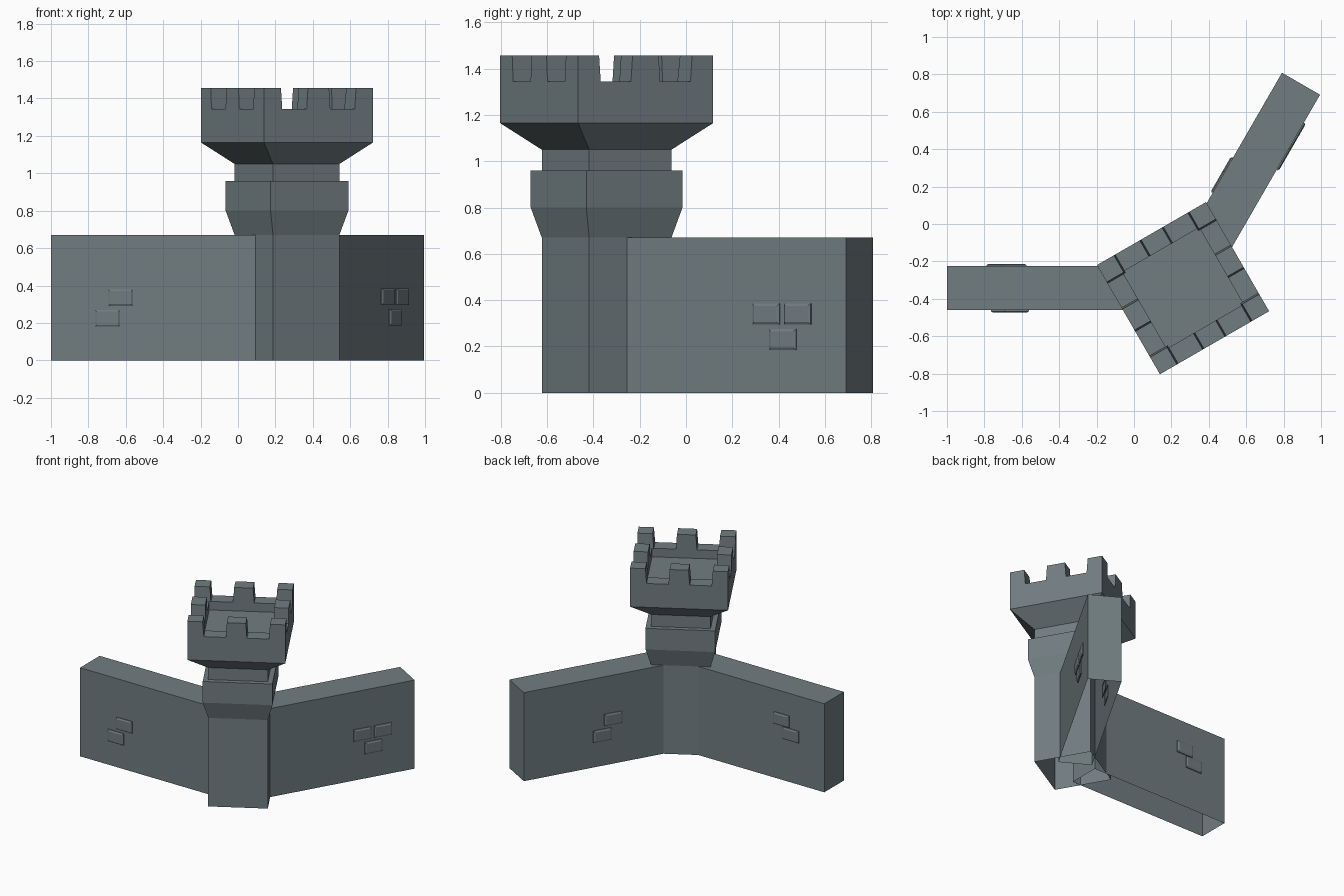
import bpy, bmesh, math
from mathutils import Matrix, Vector

cube = bpy.data.objects.get("Cube")
if cube:
    bpy.data.objects.remove(cube, do_unlink=True)

stone = bpy.data.materials.new("slate grey stone")
stone.use_nodes = True
stone.diffuse_color = (0.165, 0.205, 0.22, 1)
stone.node_tree.nodes["Principled BSDF"].inputs["Base Color"].default_value = (0.165, 0.205, 0.22, 1)

CENTRE = Vector((0.262, -0.343, 0))
WALL_LENGTH, WALL_HALF, WALL_HEIGHT = 1.262, 0.1175, 0.67
TOP_HALF, PARAPET, MERLON_TOP = 0.337, 1.345, 1.457


def finish(name, bm, angle):
    """Turn the mesh about the tower axis and add it to the scene."""
    bmesh.ops.recalc_face_normals(bm, faces=bm.faces)
    mesh = bpy.data.meshes.new(name)
    bm.to_mesh(mesh)
    bm.free()
    mesh.materials.append(stone)
    obj = bpy.data.objects.new(name, mesh)
    obj.matrix_world = Matrix.Translation(CENTRE) @ Matrix.Rotation(math.radians(angle), 4, 'Z')
    bpy.context.collection.objects.link(obj)
    return obj


def loft(bm, rings, cap=True):
    """Join rectangles (x0, x1, y0, y1, z) into one skin with an open bottom."""
    last = None
    for x0, x1, y0, y1, z in rings:
        ring = [bm.verts.new(p) for p in ((x0, y0, z), (x1, y0, z), (x1, y1, z), (x0, y1, z))]
        if last:
            for i in range(4):
                j = (i + 1) % 4
                bm.faces.new((last[i], last[j], ring[j], ring[i]))
        last = ring
    if cap:
        bm.faces.new(last)


# Tower: square profile of half widths and heights, ending in the sunken roof
profile = [(0.205, 0), (0.205, 0.67), (0.24, 0.80), (0.24, 0.96), (0.205, 0.96), (0.205, 1.05),
           (TOP_HALF, 1.165), (TOP_HALF, PARAPET), (0.237, PARAPET), (0.237, 1.28)]
bm = bmesh.new()
loft(bm, [(-h, h, -h, h, z) for h, z in profile])
finish("tower", bm, 30)

# Merlons: one corner and one middle block per side, slightly tapered
bm = bmesh.new()
flare, edge = 0.008, TOP_HALF
for side in range(4):
    before = len(bm.verts)
    inner = edge - 0.105
    loft(bm, [(-edge, -inner + flare, -edge, -inner + flare, PARAPET),
              (-edge, -inner, -edge, -inner, MERLON_TOP)])
    loft(bm, [(-0.065 - flare, 0.065 + flare, -edge, -edge + 0.1, PARAPET),
              (-0.065, 0.065, -edge, -edge + 0.1, MERLON_TOP)])
    bm.verts.ensure_lookup_table()
    bmesh.ops.rotate(bm, verts=bm.verts[before:], cent=(0, 0, 0),
                     matrix=Matrix.Rotation(side * math.pi / 2, 3, 'Z'))
finish("merlons", bm, 30)


def wall(name, angle):
    bm = bmesh.new()
    box = (0.1, WALL_LENGTH, -WALL_HALF, WALL_HALF)
    loft(bm, [box + (0,), box + (WALL_HEIGHT,)])
    finish(name, bm, angle)


def bricks(name, angle, side, places):
    """Raised stones on one wall face, at distances along the wall and heights."""
    bm = bmesh.new()
    for along, height in places:
        before = len(bm.verts)
        w, h = 0.067, 0.045
        loft(bm, [(-w, w, -h, h, -0.004), (-w, w, -h, h, 0.006),
                  (-w + 0.01, w - 0.01, -h + 0.01, h - 0.01, 0.012)])
        bm.verts.ensure_lookup_table()
        place = Matrix.Translation((along, side * WALL_HALF, height)) \
            @ Matrix.Rotation(-side * math.pi / 2, 4, 'X')
        bmesh.ops.transform(bm, matrix=place, verts=bm.verts[before:])
    finish(name, bm, angle)


# Two curtain walls leaving the tower
wall("right_wall", 180)
wall("left_wall", 60)

# Raised stones on both faces of each wall
bricks("right_wall_front_stones", 180, 1, [(0.89, 0.335), (0.96, 0.225)])
bricks("right_wall_back_stones", 180, -1, [(0.905, 0.455), (0.983, 0.36)])
bricks("left_wall_front_stones", 60, -1, [(0.866, 0.34), (1.022, 0.34), (0.949, 0.23)])
bricks("left_wall_back_stones", 60, 1, [(0.587, 0.342), (0.67, 0.232)])
